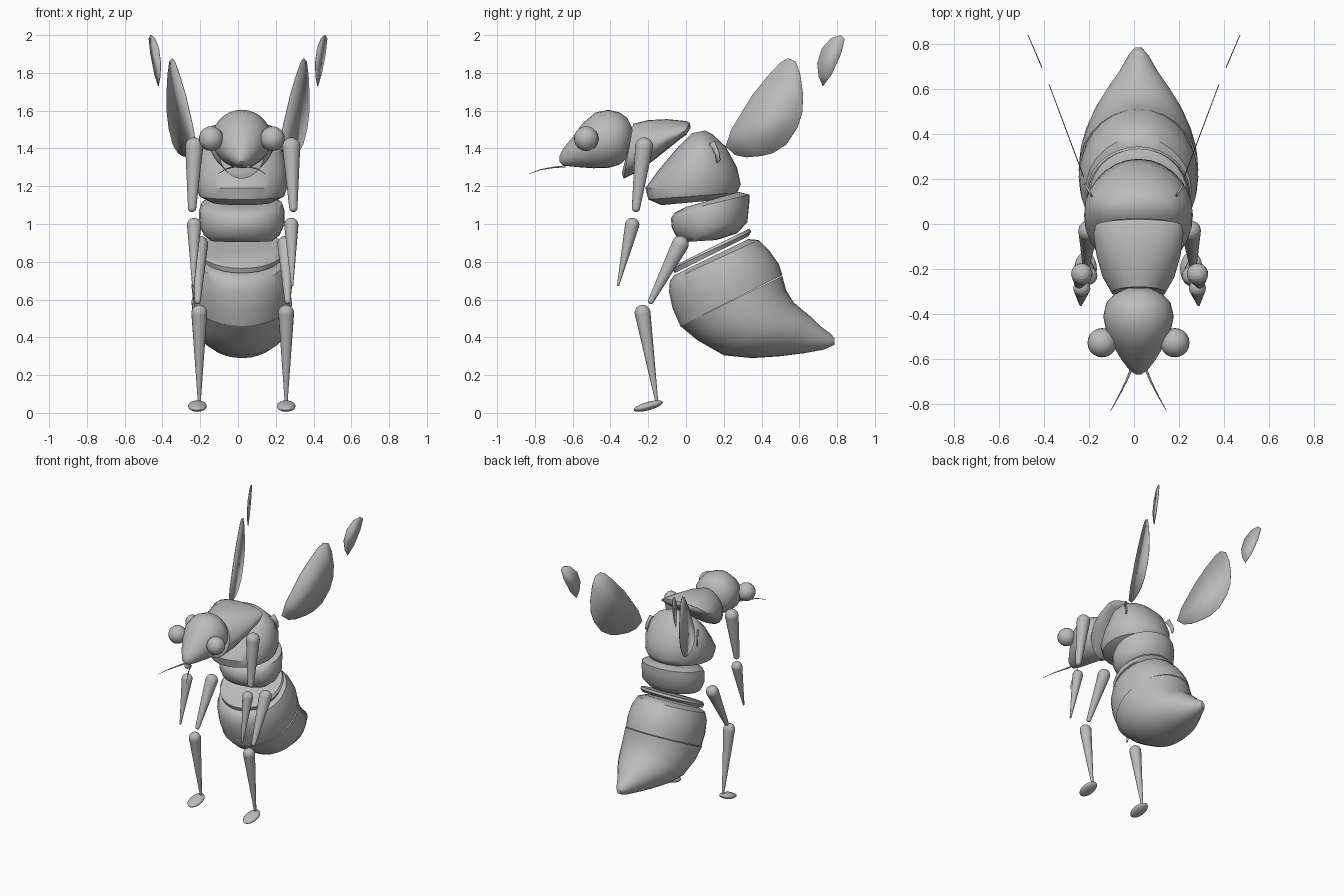
import bpy, bmesh, math
from mathutils import Vector, Matrix

if "Cube" in bpy.data.objects:
    bpy.data.objects.remove(bpy.data.objects["Cube"])

GREY = (0.5, 0.5, 0.5, 1)
mat = bpy.data.materials.new("plain grey")
mat.use_nodes = True
mat.diffuse_color = GREY
mat.node_tree.nodes["Principled BSDF"].inputs["Base Color"].default_value = GREY
AXIS = 0.02  # the body sits slightly to its left


def finish(name, bm, x=AXIS, mirror=False, thick=0, angle=40):
    bmesh.ops.recalc_face_normals(bm, faces=bm.faces)
    mesh = bpy.data.meshes.new(name)
    bm.to_mesh(mesh)
    bm.free()
    mesh.materials.append(mat)
    obj = bpy.data.objects.new(name, mesh)
    bpy.context.collection.objects.link(obj)
    obj.location.x = x
    bpy.ops.object.select_all(action="DESELECT")
    obj.select_set(True)
    bpy.context.view_layer.objects.active = obj
    bpy.ops.object.shade_smooth_by_angle(angle=math.radians(angle))
    if thick:
        solid = obj.modifiers.new("thickness", "SOLIDIFY")
        solid.thickness, solid.offset = thick, 0
    if mirror:
        obj.modifiers.new("mirror", "MIRROR")
    return obj


def loft(name, rings, sides=28):
    """Skin ellipses; each is (y, z) of one edge, (y, z) of the other, half width."""
    bm = bmesh.new()
    loops = []
    for y1, z1, y2, z2, half in rings:
        a, b = Vector((0, y1, z1)), Vector((0, y2, z2))
        mid, arm = (a + b) / 2, (a - b) / 2
        turns = [math.tau * i / sides for i in range(sides)]
        loops.append([bm.verts.new(mid + arm * math.cos(t) + Vector((half * math.sin(t), 0, 0)))
                      for t in turns])
    for low, high in zip(loops, loops[1:]):
        for i in range(sides):
            j = (i + 1) % sides
            bm.faces.new((low[i], low[j], high[j], high[i]))
    bm.faces.new(loops[0])
    bm.faces.new(loops[-1])
    return finish(name, bm)


def limb(name, start, end, r1, r2):
    """Tapered, round-ended pair of limbs."""
    bm = bmesh.new()
    turn = (Vector(end) - Vector(start)).to_track_quat("Z", "Y").to_matrix().to_4x4()
    for p, r in ((start, r1), (end, r2)):
        bmesh.ops.create_uvsphere(bm, u_segments=16, v_segments=10, radius=r,
                                  matrix=Matrix.Translation(p) @ turn)
    hull = bmesh.ops.convex_hull(bm, input=bm.verts)
    inside = [g for g in hull["geom_interior"] if isinstance(g, bmesh.types.BMVert)]
    bmesh.ops.delete(bm, geom=inside, context="VERTS")
    finish(name, bm, 0.025, mirror=True)


def ball(name, place, size, tilt=0):
    bm = bmesh.new()
    bmesh.ops.create_uvsphere(
        bm, u_segments=20, v_segments=12, radius=1,
        matrix=Matrix.Translation(place) @ Matrix.Rotation(tilt, 4, "X") @ Matrix.Diagonal((*size, 1)))
    finish(name, bm, mirror=True)


def plate(name, outline, offset, slope, thick):
    """Thin pair of blades leaning outward toward the back."""
    bm = bmesh.new()
    bm.faces.new([bm.verts.new((offset + slope * y, y, z)) for y, z in outline])
    finish(name, bm, 0, mirror=True, thick=thick)


# Head with tapering snout
loft("head", [
    (-.285, 1.51, -.285, 1.40, .05), (-.31, 1.56, -.31, 1.35, .105),
    (-.35, 1.59, -.35, 1.315, .143), (-.41, 1.605, -.41, 1.297, .157),
    (-.48, 1.59, -.49, 1.295, .142), (-.55, 1.53, -.56, 1.30, .105),
    (-.60, 1.46, -.61, 1.305, .075), (-.65, 1.40, -.65, 1.31, .04),
    (-.67, 1.36, -.67, 1.33, .01)])
ball("eyes", (.162, -.528, 1.452), (.065, .065, .065))

# Feelers: thin curved tapering tubes
feeler = bpy.data.curves.new("feelers", "CURVE")
feeler.dimensions = "3D"
feeler.bevel_depth = .006
feeler.bevel_resolution = 1
for side in (-1, 1):
    spline = feeler.splines.new("POLY")
    spline.points.add(3)
    path = ((.03, -.64, 1.305), (.055, -.70, 1.30), (.09, -.77, 1.288), (.125, -.832, 1.265))
    for k, (x, y, z) in enumerate(path):
        spline.points[k].co = (side * x, y, z, 1)
        spline.points[k].radius = 1 - .27 * k
feeler.materials.append(mat)
feeler_obj = bpy.data.objects.new("feelers", feeler)
feeler_obj.location.x = AXIS
bpy.context.collection.objects.link(feeler_obj)

# Thorax
loft("neck_shield", [
    (-.28, 1.50, -.34, 1.27, .09), (-.28, 1.53, -.33, 1.24, .12),
    (-.2, 1.55, -.27, 1.27, .16), (-.1, 1.555, -.18, 1.33, .187),
    (0, 1.545, -.08, 1.41, .2), (.02, 1.535, -.03, 1.45, .19), (.025, 1.51, 0, 1.47, .12)])
loft("thorax", [
    (-.13, 1.10, .2, 1.13, .16), (-.2, 1.13, .27, 1.165, .225),
    (-.215, 1.19, .29, 1.21, .242), (-.15, 1.28, .27, 1.30, .24),
    (-.07, 1.375, .21, 1.41, .21), (-.02, 1.43, .14, 1.475, .15), (.03, 1.48, .1, 1.495, .06)])
loft("waist", [
    (0, .905, .16, .915, .16), (-.05, .93, .27, .95, .2), (-.075, .98, .325, 1.01, .225),
    (-.08, 1.03, .335, 1.11, .226), (-.06, 1.06, .335, 1.155, .215), (0, 1.09, .28, 1.17, .17)])
loft("waist_ring", [
    (-.06, .74, .33, .935, .22), (-.07, .765, .345, .96, .23), (-.06, .78, .335, .975, .22)])

# Abdomen in two sections
loft("abdomen_front", [
    (-.06, .73, .33, .92, .18), (-.085, .70, .385, .915, .235), (-.09, .64, .44, .86, .26),
    (-.07, .55, .49, .79, .266), (-.03, .46, .51, .73, .258)])
loft("abdomen_tail", [
    (-.03, .46, .51, .725, .266), (.06, .385, .53, .65, .262), (.2, .305, .57, .585, .238),
    (.35, .29, .61, .55, .2), (.5, .3, .66, .51, .145), (.62, .315, .71, .46, .09),
    (.73, .335, .765, .42, .045), (.785, .36, .785, .395, .015)])

# Limbs
limb("upper_arms", (.257, -.222, 1.41), (.268, -.265, 1.085), .048, .022)
limb("forearms", (.257, -.285, .995), (.262, -.359, .677), .038, .006)
limb("thighs", (.228, -.03, .893), (.238, -.186, .592), .045, .016)
limb("shins", (.23, -.23, .53), (.23, -.155, .06), .042, .008)
ball("feet", (.235, -.2, .036), (.05, .08, .022), .27)

# Wings
plate("large_wings", [
    (.21, 1.41), (.24, 1.5), (.35, 1.68), (.43, 1.78), (.5, 1.855), (.54, 1.877), (.58, 1.86),
    (.605, 1.79), (.62, 1.68), (.615, 1.59), (.59, 1.51), (.53, 1.42), (.46, 1.375),
    (.4, 1.36), (.32, 1.353), (.26, 1.365)], .145, .375, .004)
plate("small_wings", [
    (.725, 1.73), (.703, 1.78), (.695, 1.85), (.72, 1.93), (.77, 1.985), (.82, 2.0),
    (.84, 1.98), (.82, 1.9), (.77, 1.79)], .11, .43, .004)
plate("wing_stubs", [
    (.12, 1.42), (.15, 1.44), (.175, 1.38), (.18, 1.34), (.165, 1.32), (.155, 1.37)],
    .12, .55, .009)
